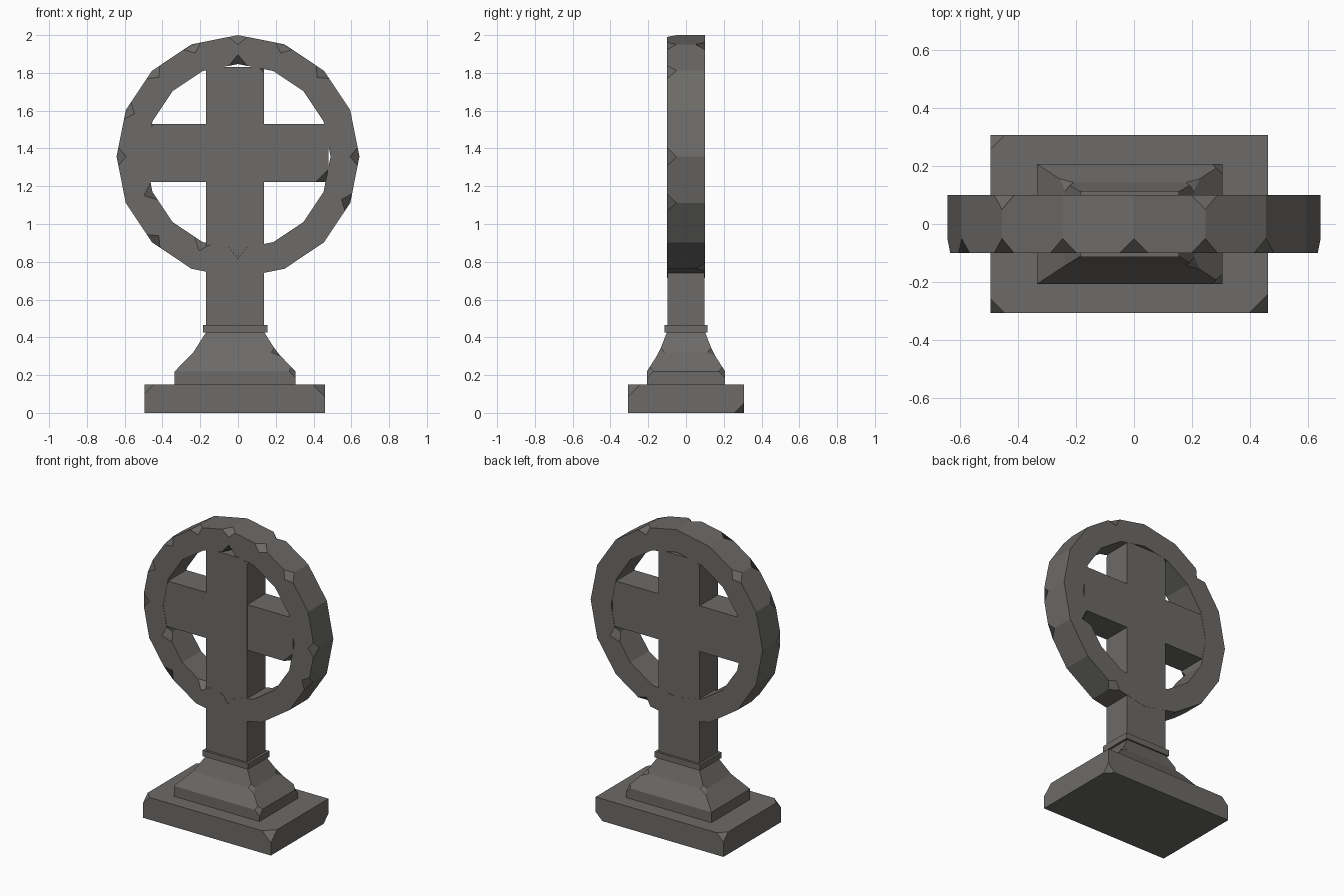
import bpy, bmesh, math
from mathutils import Vector

if "Cube" in bpy.data.objects:
    bpy.data.objects.remove(bpy.data.objects["Cube"])

stone = bpy.data.materials.new("dark_grey_stone")
stone.diffuse_color = (0.15, 0.145, 0.138, 1)
stone.use_nodes = True
stone.node_tree.nodes["Principled BSDF"].inputs["Base Color"].default_value = stone.diffuse_color


def chip(bm, points, size):
    """Knock off the corners nearest to the given points."""
    verts = set()
    for p in points:
        verts.add(min(bm.verts, key=lambda v: (v.co - Vector(p)).length))
    if verts:
        bmesh.ops.bevel(bm, geom=list(verts), offset=size, offset_type='OFFSET',
                        segments=1, profile=0.5, affect='VERTICES')


def finish(bm, name):
    bmesh.ops.recalc_face_normals(bm, faces=bm.faces)
    mesh = bpy.data.meshes.new(name)
    bm.to_mesh(mesh)
    bm.free()
    mesh.materials.append(stone)
    obj = bpy.data.objects.new(name, mesh)
    bpy.context.collection.objects.link(obj)
    return obj


def loft(name, levels, cx, chips=()):
    """Stack of rectangles (z, half x, half y), capped; chips = (points, size)."""
    bm = bmesh.new()
    rings = []
    for z, hx, hy in levels:
        rings.append([bm.verts.new((cx + sx * hx, sy * hy, z))
                      for sx, sy in ((-1, -1), (1, -1), (1, 1), (-1, 1))])
    bm.faces.new(rings[0][::-1])
    bm.faces.new(rings[-1])
    for a, b in zip(rings, rings[1:]):
        for i in range(4):
            j = (i + 1) % 4
            bm.faces.new((a[i], a[j], b[j], b[i]))
    for points, size in chips:
        chip(bm, points, size)
    return finish(bm, name)


# Bottom slab with worn corners
loft("base_slab", [(0, 0.478, 0.307), (0.15, 0.478, 0.307)], -0.017, [
    ([(-0.5, -0.3, 0.15), (-0.5, 0.3, 0.15)], 0.05),
    ([(0.46, -0.3, 0.15)], 0.065),
    ([(0.46, 0.3, 0)], 0.05)])

# Flared plinth
loft("plinth", [(0.15, 0.32, 0.207), (0.22, 0.32, 0.207),
                (0.32, 0.222, 0.143), (0.425, 0.155, 0.102)], -0.015, [
    ([(0.305, -0.2, 0.22), (0.305, 0.2, 0.22)], 0.035),
    ([(0.205, -0.14, 0.32), (0.205, 0.14, 0.32), (-0.235, 0.14, 0.32)], 0.03)])

# Collar under the shaft
loft("collar", [(0.425, 0.17, 0.113), (0.465, 0.17, 0.113)], -0.015)

# Upright shaft
loft("shaft", [(0.42, 0.154, 0.099), (1.83, 0.154, 0.099)], -0.016, [
    ([(0.14, -0.1, 1.83), (-0.17, 0.1, 1.83)], 0.03)])

# Crossbar
loft("crossbar", [(1.222, 0.492, 0.098), (1.53, 0.492, 0.098)], -0.012, [
    ([(0.48, -0.1, 1.22)], 0.07),
    ([(-0.5, -0.1, 1.53)], 0.06)])

# Sixteen-sided ring
R_OUT, R_IN, CZ, HALF, N = 0.643, 0.49, 1.357, 0.1, 16


def ring_point(k, r, y):
    a = 2 * math.pi * k / N          # k counts clockwise from the top
    return (r * math.sin(a), y, CZ + r * math.cos(a))


bm = bmesh.new()
section = [(R_OUT, -HALF), (R_OUT, HALF), (R_IN, HALF), (R_IN, -HALF)]
loops = [[bm.verts.new(ring_point(k, r, y)) for r, y in section] for k in range(N)]
for k in range(N):
    a, b = loops[k], loops[(k + 1) % N]
    for i in range(4):
        j = (i + 1) % 4
        bm.faces.new((a[i], a[j], b[j], b[i]))

# Chips on the front rim, back rim and inner front edge
chips = [ring_point(k, R_OUT, -HALF) for k in (0, 1, 2, 4, 5, 10, 12, 13, 14, 15)]
chips += [ring_point(k, R_OUT, HALF) for k in (1, 7, 14)]
chips += [ring_point(k, R_IN, -HALF) for k in (0, 8, 9, 11)]
chips += [ring_point(k, R_IN, HALF) for k in (5,)]
chip(bm, chips, 0.05)
finish(bm, "ring")
